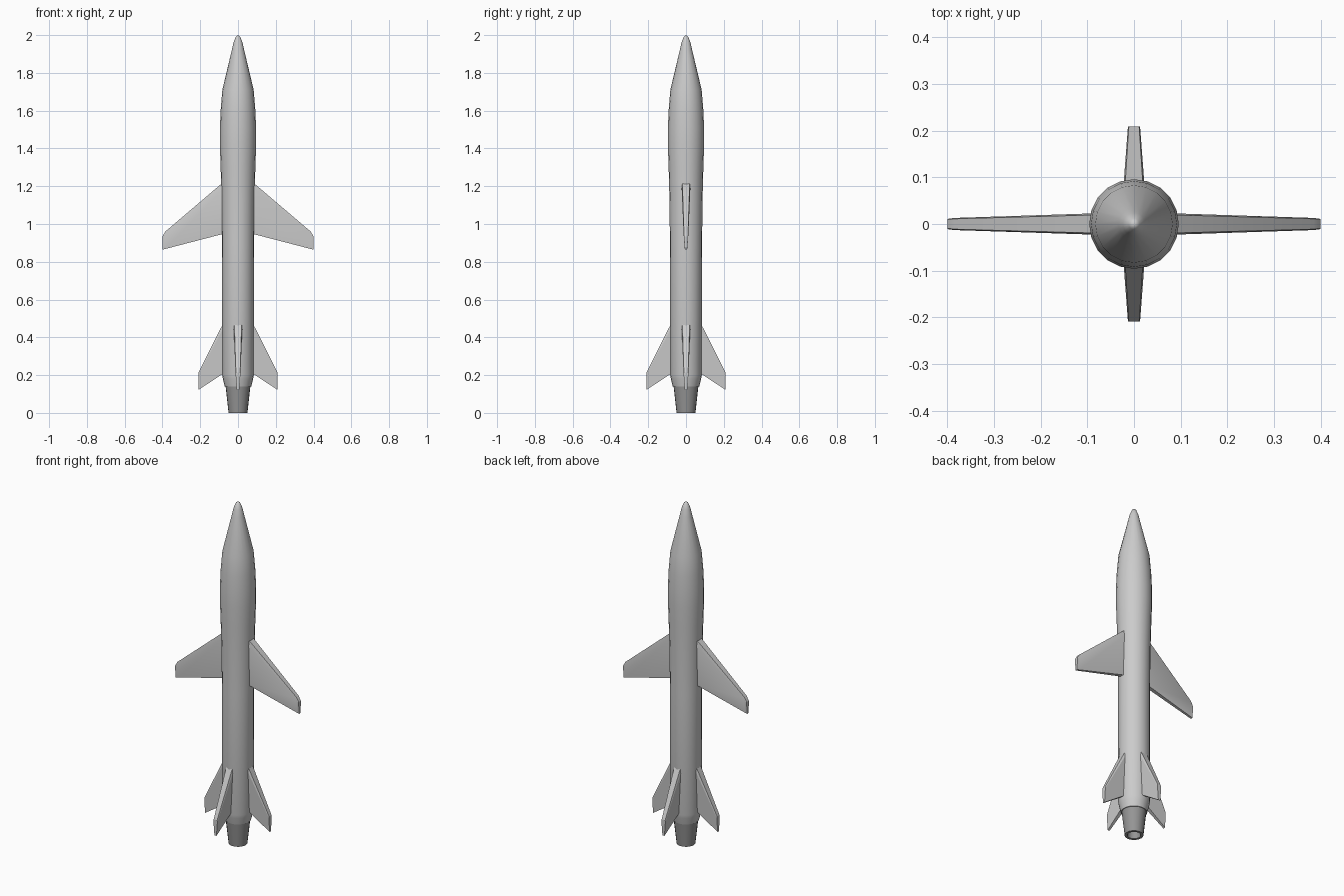
import bpy, bmesh, math
from mathutils import Matrix, Vector

cube = bpy.data.objects.get("Cube")
if cube:
    bpy.data.objects.remove(cube)


def material(name, value):
    m = bpy.data.materials.new(name)
    m.use_nodes = True
    colour = (value, value, value, 1)
    m.diffuse_color = colour
    m.node_tree.nodes["Principled BSDF"].inputs["Base Color"].default_value = colour
    return m


light_grey = material("light grey", 0.6)
dark_grey = material("dark grey", 0.3)


def finish(bm, name, mat, angle):
    bmesh.ops.recalc_face_normals(bm, faces=bm.faces)
    mesh = bpy.data.meshes.new(name)
    bm.to_mesh(mesh)
    bm.free()
    mesh.materials.append(mat)
    ob = bpy.data.objects.new(name, mesh)
    bpy.context.collection.objects.link(ob)
    bpy.ops.object.select_all(action="DESELECT")
    ob.select_set(True)
    bpy.context.view_layer.objects.active = ob
    bpy.ops.object.shade_smooth_by_angle(angle=math.radians(angle))
    return ob


def lathe(name, profile, mat, sides=20):
    """Spin (radius, height) points around the z axis."""
    bm = bmesh.new()
    verts = [bm.verts.new((r, 0, z)) for r, z in profile]
    edges = [bm.edges.new(pair) for pair in zip(verts, verts[1:])]
    bmesh.ops.spin(bm, geom=verts + edges, cent=(0, 0, 0), axis=(0, 0, 1),
                   angle=math.tau, steps=sides)
    bmesh.ops.remove_doubles(bm, verts=bm.verts, dist=0.0005)
    return finish(bm, name, mat, 35)


def fin(name, stations, turn):
    """Loft a blunt-nosed section through (reach, top, bottom, half thickness)."""
    bm = bmesh.new()
    rotation = Matrix.Rotation(math.radians(turn), 4, "Z")
    section = [(0, 0.85), (0.1, 1), (1, 0.5)]
    outline = section + [(c, -w) for c, w in reversed(section)]
    rings = []
    for reach, top, bottom, half in stations:
        rings.append([bm.verts.new(rotation @ Vector(
            (reach, half * w, top + (bottom - top) * c))) for c, w in outline])
    n = len(outline)
    for a, b in zip(rings, rings[1:]):
        for i in range(n):
            j = (i + 1) % n
            bm.faces.new((a[i], a[j], b[j], b[i]))
    bm.faces.new(rings[0])
    bm.faces.new(rings[-1])
    return finish(bm, name, light_grey, 20)


# Fuselage with pointed nose and tapered tail
lathe("fuselage", [
    (0, 2), (0.012, 1.99), (0.024, 1.96), (0.033, 1.92), (0.083, 1.71),
    (0.092, 1.6), (0.096, 1.5), (0.096, 1.42), (0.092, 1.3), (0.088, 1.15),
    (0.085, 0.9), (0.084, 0.2), (0.08, 0.18), (0.07, 0.14), (0, 0.14)], light_grey)

# Hollow exhaust nozzle
lathe("nozzle", [(0.066, 0.145), (0.05, 0), (0.036, 0), (0.03, 0.05), (0, 0.05)],
      dark_grey)

# Swept wings with chamfered tips
wing = [(0.05, 1.245, 0.955, 0.024), (0.385, 0.96, 0.868, 0.013),
        (0.4, 0.935, 0.864, 0.011)]
for side, turn in (("left", 0), ("right", 180)):
    fin(side + "_wing", wing, turn)

# Four tail fins
tail = [(0.05, 0.53, 0.227, 0.025), (0.209, 0.215, 0.122, 0.013)]
for side, turn in (("left", 0), ("back", 90), ("right", 180), ("front", 270)):
    fin(side + "_tail_fin", tail, turn)
